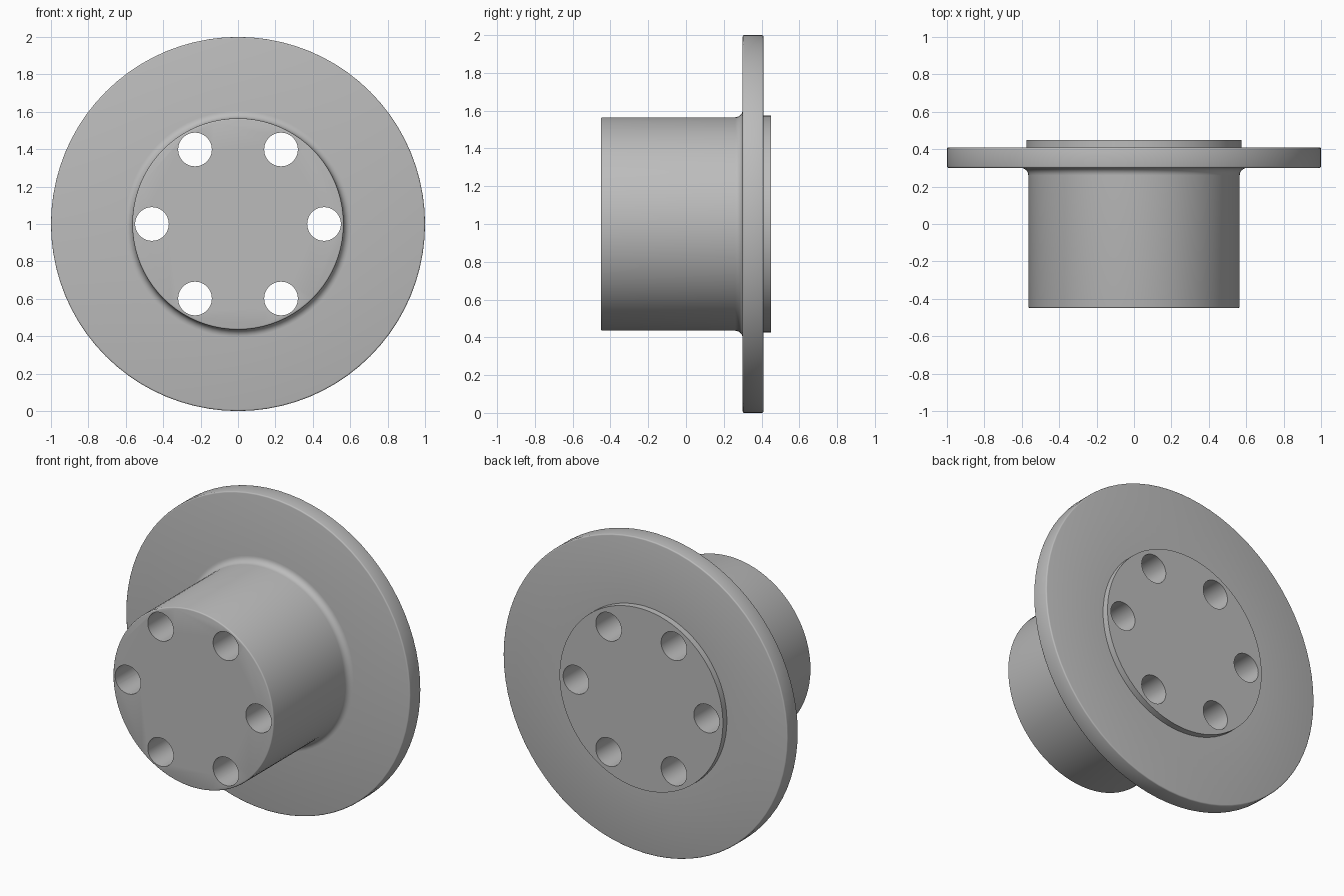
import bpy, bmesh, math
from mathutils import Matrix, Vector

cube = bpy.data.objects.get("Cube")
if cube:
    bpy.data.objects.remove(cube, do_unlink=True)

SEGMENTS = 80
HUB_R, FLANGE_R, PILOT_R = 0.565, 1.0, 0.575
HOLE_CIRCLE, HOLE_R, HOLES = 0.46, 0.09, 6
CENTRE = Vector((0, 0, 1))

metal = bpy.data.materials.new("grey metal")
metal.use_nodes = True
grey = (0.5, 0.5, 0.5, 1)
metal.diffuse_color = grey
metal.node_tree.nodes["Principled BSDF"].inputs["Base Color"].default_value = grey


def add_object(name, bm):
    bmesh.ops.recalc_face_normals(bm, faces=bm.faces[:])
    mesh = bpy.data.meshes.new(name)
    bm.to_mesh(mesh)
    bm.free()
    mesh.materials.append(metal)
    obj = bpy.data.objects.new(name, mesh)
    bpy.context.collection.objects.link(obj)
    return obj


def arc(r, y, radius, start, end, steps):
    """Profile points (radius, depth) along a rounded corner."""
    angles = [math.radians(start + (end - start) * i / steps) for i in range(steps + 1)]
    return [(r + radius * math.cos(a), y + radius * math.sin(a)) for a in angles]


# Hub, fillet, flange and rear pilot as one turned profile
EDGE, FILLET = 0.008, 0.04
profile = (arc(HUB_R - EDGE, -0.45 + EDGE, EDGE, -90, 0, 3)
           + arc(HUB_R + FILLET, 0.30 - FILLET, FILLET, 180, 90, 6)
           + arc(FLANGE_R - EDGE, 0.30 + EDGE, EDGE, -90, 0, 3)
           + arc(FLANGE_R - EDGE, 0.41 - EDGE, EDGE, 0, 90, 3)
           + [(PILOT_R, 0.41), (PILOT_R, 0.45)])

bm = bmesh.new()
rings = []
for r, y in profile:
    rings.append([bm.verts.new((r * math.cos(a), y, 1 + r * math.sin(a)))
                  for a in (math.tau * i / SEGMENTS for i in range(SEGMENTS))])
for lower, upper in zip(rings, rings[1:]):
    for i in range(SEGMENTS):
        j = (i + 1) % SEGMENTS
        bm.faces.new((lower[i], lower[j], upper[j], upper[i]))
bm.faces.new(rings[0])
bm.faces.new(rings[-1])
hub = add_object("flanged_hub", bm)

# Ring of bolt holes drilled right through
bm = bmesh.new()
for i in range(HOLES):
    a = math.tau * i / HOLES
    place = Matrix.Translation(CENTRE + HOLE_CIRCLE * Vector((math.cos(a), 0, math.sin(a))))
    bmesh.ops.create_cone(bm, cap_ends=True, segments=48, radius1=HOLE_R, radius2=HOLE_R,
                          depth=1.2, matrix=place @ Matrix.Rotation(math.pi / 2, 4, "X"))
drill = add_object("bolt_hole_cutter", bm)
drill.hide_render = True

cut = hub.modifiers.new("bolt holes", "BOOLEAN")
cut.operation = "DIFFERENCE"
cut.solver = "EXACT"
cut.object = drill
bpy.ops.object.select_all(action="DESELECT")
bpy.context.view_layer.objects.active = hub
hub.select_set(True)
bpy.ops.object.modifier_apply(modifier=cut.name)
bpy.data.objects.remove(drill, do_unlink=True)
bpy.ops.object.shade_smooth_by_angle(angle=math.radians(32))
